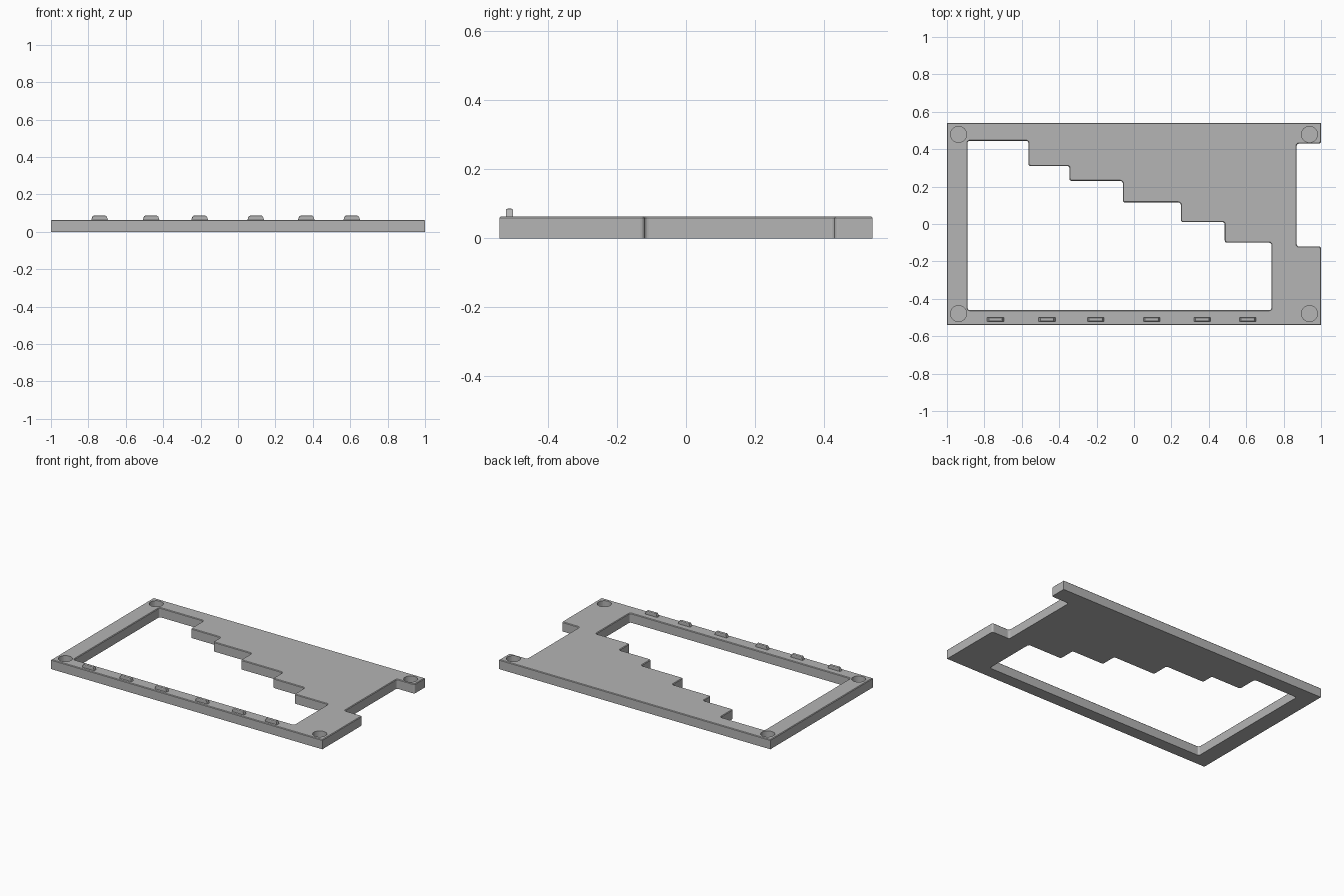
import bpy, bmesh, math
from mathutils import Vector

cube = bpy.data.objects.get("Cube")
if cube:
    bpy.data.objects.remove(cube, do_unlink=True)

TOP = 0.063

grey = bpy.data.materials.new("plain grey")
grey.use_nodes = True
colour = (0.46, 0.46, 0.46, 1)
grey.diffuse_color = colour
grey.node_tree.nodes["Principled BSDF"].inputs["Base Color"].default_value = colour


def add_object(name, bm):
    bmesh.ops.recalc_face_normals(bm, faces=bm.faces)
    mesh = bpy.data.meshes.new(name)
    bm.to_mesh(mesh)
    bm.free()
    mesh.materials.append(grey)
    obj = bpy.data.objects.new(name, mesh)
    bpy.context.collection.objects.link(obj)
    return obj


def prism(name, points, z0, z1, is_round):
    """Extrude an outline, rounding the corners chosen by is_round."""
    bm = bmesh.new()
    verts = [bm.verts.new((x, y, z0)) for x, y in points]
    bm.faces.new(verts)
    bmesh.ops.bevel(bm, geom=[v for v in verts if is_round(v.co)], offset=0.012,
                    segments=3, profile=0.5, affect='VERTICES')
    out = bmesh.ops.extrude_face_region(bm, geom=bm.faces[:])
    moved = [g for g in out["geom"] if isinstance(g, bmesh.types.BMVert)]
    bmesh.ops.translate(bm, verts=moved, vec=(0, 0, z1 - z0))
    return add_object(name, bm)


# Plate outline with the notch in its left side
outline = [(-1, -0.54), (1, -0.54), (1, -0.12), (0.87, -0.12),
           (0.87, 0.43), (1, 0.43), (1, 0.54), (-1, 0.54)]
plate = prism("stepped_plate", outline, 0, TOP,
              lambda c: c.x > 0.8 and -0.2 < c.y < 0.5)

# Stepped window: each step is (x of the riser, y of the tread before it)
steps = [(-0.565, 0.445), (-0.345, 0.31), (-0.06, 0.23),
         (0.25, 0.115), (0.485, 0.01), (0.735, -0.10)]
window = [(0.735, -0.46), (-0.89, -0.46), (-0.89, 0.445)]
for i, (x, y) in enumerate(steps):
    window.append((x, y))
    if i + 1 < len(steps):
        window.append((x, steps[i + 1][1]))
cutters = [prism("window_cutter", window, -0.1, 0.2, lambda c: True)]

# Blind round pockets in the corners
pockets = [Vector((sx * 0.938, sy * 0.479)) for sx in (-1, 1) for sy in (-1, 1)]
for p in pockets:
    bm = bmesh.new()
    bmesh.ops.create_cone(bm, cap_ends=True, segments=24, radius1=0.043,
                          radius2=0.043, depth=0.1)
    bmesh.ops.translate(bm, verts=bm.verts, vec=(p.x, p.y, 0.065))
    cutters.append(add_object("pocket_cutter", bm))

for c in cutters:
    mod = plate.modifiers.new("cut", 'BOOLEAN')
    mod.operation = 'DIFFERENCE'
    mod.solver = 'EXACT'
    mod.object = c

bpy.context.view_layer.update()
evaluated = plate.evaluated_get(bpy.context.evaluated_depsgraph_get())
bm = bmesh.new()
bm.from_mesh(evaluated.to_mesh())
evaluated.to_mesh_clear()
plate.modifiers.clear()
for c in cutters:
    bpy.data.objects.remove(c, do_unlink=True)


# Fine chamfer round the upper rims, leaving the pockets crisp
def is_rim(e):
    mid = (e.verts[0].co + e.verts[1].co) / 2
    return (all(v.co.z > TOP - 0.001 for v in e.verts)
            and len(e.link_faces) == 2 and e.calc_face_angle() > 0.5
            and all((mid.xy - p).length > 0.05 for p in pockets if e.calc_length() < 0.02))


bmesh.ops.bevel(bm, geom=[e for e in bm.edges if is_rim(e)], offset=0.004,
                segments=1, affect='EDGES', clamp_overlap=False)
bm.to_mesh(plate.data)
bm.free()

# Small raised ridges along the front rail
for i, x in enumerate([-0.74, -0.465, -0.205, 0.095, 0.365, 0.608]):
    bm = bmesh.new()
    bmesh.ops.create_cube(bm, size=1)
    for v in bm.verts:
        taper = 0.074 if v.co.z > 0 else 0.09
        v.co = Vector((x + v.co.x * taper, -0.511 + v.co.y * 0.021,
                       0.074 + v.co.z * 0.024))
    edges = [e for e in bm.edges if all(v.co.z > 0.08 for v in e.verts)]
    bmesh.ops.bevel(bm, geom=edges, offset=0.006, segments=2, profile=0.5,
                    affect='EDGES')
    add_object(f"rail_ridge_{i + 1}", bm)
